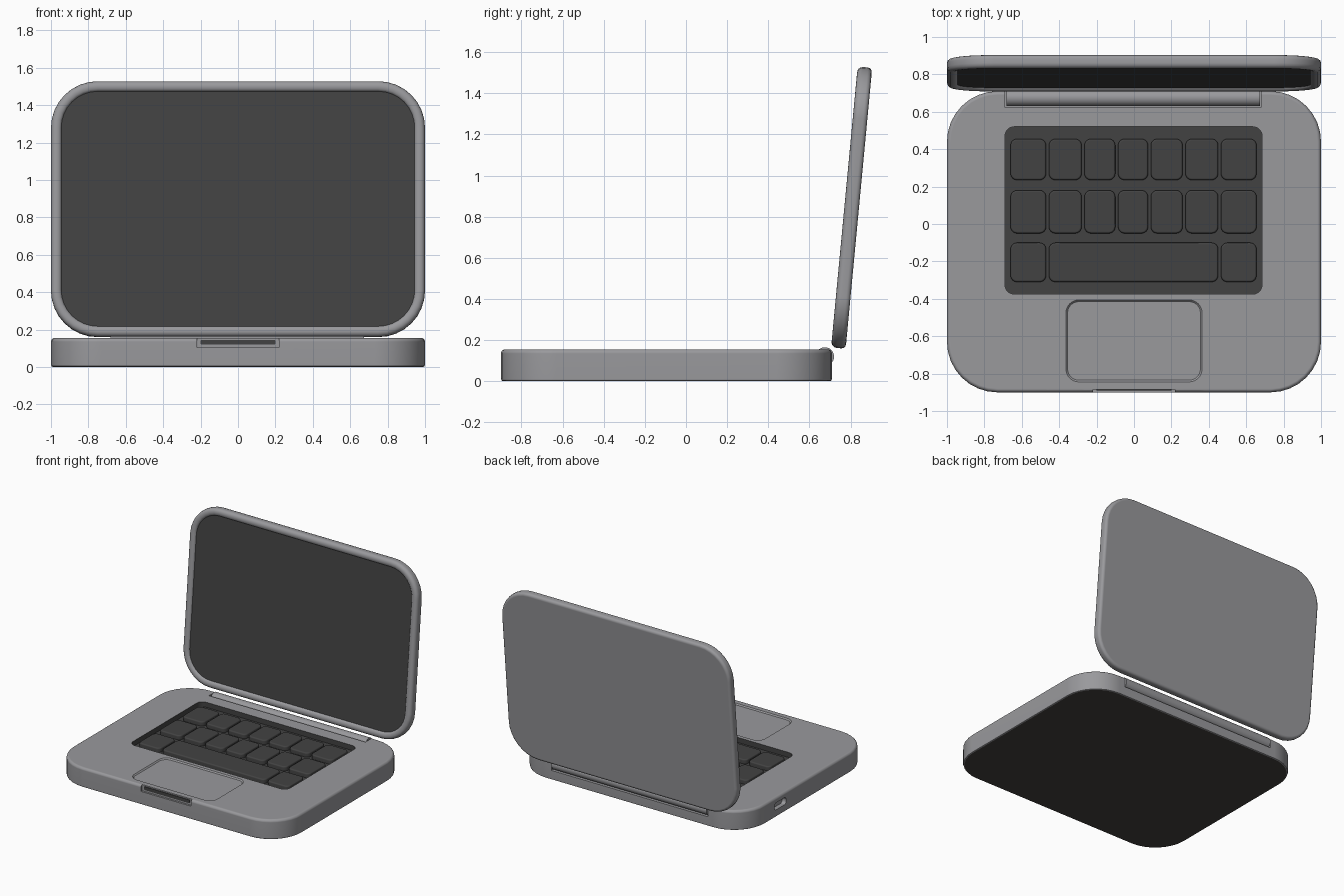
import bpy, bmesh
from math import sin, cos, pi, radians
from mathutils import Matrix

if "Cube" in bpy.data.objects:
    bpy.data.objects.remove(bpy.data.objects["Cube"])


def material(name, rgb):
    m = bpy.data.materials.new(name)
    m.diffuse_color = (*rgb, 1)
    m.use_nodes = True
    m.node_tree.nodes["Principled BSDF"].inputs["Base Color"].default_value = m.diffuse_color
    return m


GREY, DARK, UNDER = 0, 1, 2
MATS = [material("silver_grey", (0.32, 0.32, 0.335)),
        material("dark_grey", (0.055, 0.055, 0.055)),
        material("underside_brown", (0.056, 0.051, 0.046))]


def ring(w, h, r, inset, n=8):
    """Rounded rectangle outline, counter-clockwise."""
    w, h, r = w / 2 - inset, h / 2 - inset, max(r - inset, 0.002)
    pts = []
    for k, (sx, sy) in enumerate([(1, 1), (-1, 1), (-1, -1), (1, -1)]):
        for i in range(n + 1):
            a = (k + i / n) * pi / 2
            pts.append((sx * (w - r) + r * cos(a), sy * (h - r) + r * sin(a)))
    return pts


def slab(name, w, h, r, layers, place, side=GREY, top=GREY, bottom=GREY):
    """Stack of rounded rectangles; layers are (inset, height)."""
    bm = bmesh.new()
    loops = [[bm.verts.new((x, y, z)) for x, y in ring(w, h, r, i)] for i, z in layers]
    n = len(loops[0])
    for a, b in zip(loops, loops[1:]):
        for i in range(n):
            j = (i + 1) % n
            bm.faces.new((a[i], a[j], b[j], b[i])).material_index = side
    bm.faces.new(loops[-1]).material_index = top
    bm.faces.new(loops[0][::-1]).material_index = bottom
    bm.transform(place)
    me = bpy.data.meshes.new(name)
    bm.to_mesh(me)
    bm.free()
    for m in MATS:
        me.materials.append(m)
    ob = bpy.data.objects.new(name, me)
    bpy.context.collection.objects.link(ob)
    return ob


def activate(ob):
    bpy.ops.object.select_all(action='DESELECT')
    ob.select_set(True)
    bpy.context.view_layer.objects.active = ob


def smooth(ob):
    activate(ob)
    bpy.ops.object.shade_smooth_by_angle(angle=radians(35))
    ob.modifiers.new("even_normals", 'WEIGHTED_NORMAL').keep_sharp = True


def carve(ob, cutter):
    mod = ob.modifiers.new("cut", 'BOOLEAN')
    mod.operation, mod.solver, mod.object = 'DIFFERENCE', 'EXACT', cutter
    activate(ob)
    bpy.ops.object.modifier_apply(modifier=mod.name)
    bpy.data.objects.remove(cutter)


def box_cutter(x0, x1, y0, y1, z0, z1, r=0.004, draft=0.0, mat=GREY):
    return slab("cutter", x1 - x0, y1 - y0, r, [(draft, z0), (0, z0 + 0.01), (0, z1)],
                Matrix.Translation(((x0 + x1) / 2, (y0 + y1) / 2, 0)), mat, mat, mat)


# base body
base = slab("base", 2.0, 1.61, 0.27,
            [(0.01, 0), (0.003, 0.004), (0, 0.012), (0, 0.135), (0.002, 0.143),
             (0.007, 0.150), (0.013, 0.154), (0.02, 0.155)],
            Matrix.Translation((0, -0.095, 0)), bottom=UNDER)
# keyboard well, trackpad recess, hinge gap, front finger notch
carve(base, box_cutter(-0.69, 0.685, -0.375, 0.52, 0.115, 0.2, r=0.05, mat=DARK))
carve(base, box_cutter(-0.365, 0.365, -0.845, -0.405, 0.146, 0.2, r=0.07, draft=0.01))
carve(base, box_cutter(-0.69, 0.68, 0.622, 0.8, 0.075, 0.2))
carve(base, box_cutter(-0.22, 0.22, -1.0, -0.885, 0.105, 0.2))
# side port on the left
port_place = Matrix.Translation((-1.0, 0.25, 0.085)) @ Matrix.Rotation(pi / 2, 4, 'Y')
carve(base, slab("cutter", 0.055, 0.15, 0.025, [(0, -0.05), (0, 0.035)], port_place))
smooth(base)

# dark latch slot inside the front notch
slab("latch_slot", 0.40, 0.026, 0.008, [(0, 0), (0, 0.006)],
     Matrix.Translation((0, -0.884, 0.132)) @ Matrix.Rotation(pi / 2, 4, 'X'), DARK, DARK, DARK)

# keys
columns = [(-0.66, -0.47), (-0.455, -0.28), (-0.265, -0.10), (-0.085, 0.075),
           (0.09, 0.26), (0.275, 0.45), (0.465, 0.655)]
rows = [((0.235, 0.455), columns), ((-0.05, 0.18), columns),
        ((-0.31, -0.10), [columns[0], (-0.455, 0.45), columns[-1]])]
for r, ((y0, y1), cols) in enumerate(rows):
    for c, (x0, x1) in enumerate(cols):
        key = slab(f"key_{r + 1}_{c + 1}", x1 - x0, y1 - y0, 0.035,
                   [(0, 0.112), (0, 0.14), (0.003, 0.146), (0.01, 0.15)],
                   Matrix.Translation(((x0 + x1) / 2, (y0 + y1) / 2, 0)), DARK, DARK, DARK)
        smooth(key)

# hinge barrel
bpy.ops.mesh.primitive_cylinder_add(vertices=32, radius=0.045, depth=1.355,
                                    location=(-0.005, 0.675, 0.12), rotation=(0, pi / 2, 0))
hinge = bpy.context.object
hinge.name = "hinge"
hinge.data.materials.append(MATS[GREY])
smooth(hinge)

# lid with rounded rim and sunken screen, tilted back
lid_place = Matrix.Translation((0, 0.805, 0.844)) @ Matrix.Rotation(radians(84.6), 4, 'X')
lid = slab("lid", 2.0, 1.372, 0.25,
           [(0.022, -0.036), (0.011, -0.033), (0.003, -0.026), (0, -0.015), (0, 0.008),
            (0.003, 0.02), (0.01, 0.029), (0.02, 0.034), (0.032, 0.035), (0.044, 0.032),
            (0.052, 0.026), (0.055, 0.018)], lid_place, top=DARK)
smooth(lid)
